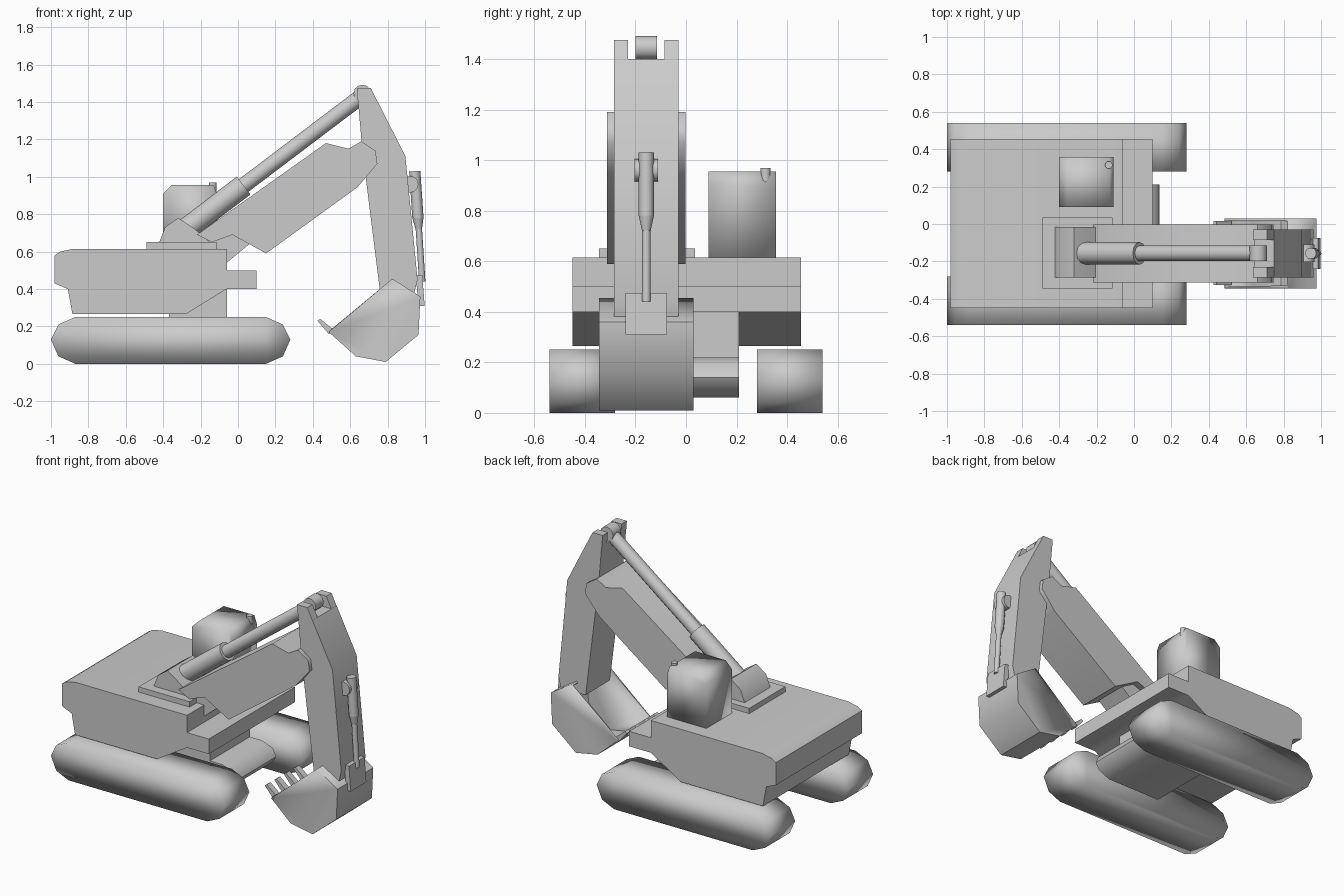
import bpy, bmesh, math
from mathutils import Vector

cube = bpy.data.objects.get("Cube")
if cube:
    bpy.data.objects.remove(cube, do_unlink=True)

grey = bpy.data.materials.new("plain_grey")
grey.use_nodes = True
grey.diffuse_color = (0.6, 0.6, 0.6, 1)
grey.node_tree.nodes["Principled BSDF"].inputs["Base Color"].default_value = (0.6, 0.6, 0.6, 1)

ARM_Y = -0.157  # centre line of boom, arm and bucket


def finish(name, bm, angle):
    bmesh.ops.recalc_face_normals(bm, faces=bm.faces)
    mesh = bpy.data.meshes.new(name)
    bm.to_mesh(mesh)
    bm.free()
    mesh.materials.append(grey)
    obj = bpy.data.objects.new(name, mesh)
    bpy.context.collection.objects.link(obj)
    bpy.ops.object.select_all(action="DESELECT")
    obj.select_set(True)
    bpy.context.view_layer.objects.active = obj
    bpy.ops.object.shade_smooth_by_angle(angle=math.radians(angle))
    return obj


def slab(name, profile, y0, y1, angle=50, open_edge=None):
    """Side profile (x, z) stretched from y0 to y1."""
    bm = bmesh.new()
    near = [bm.verts.new((x, y0, z)) for x, z in profile]
    far = [bm.verts.new((x, y1, z)) for x, z in profile]
    bm.faces.new(near)
    bm.faces.new(far)
    n = len(profile)
    for i in range(n):
        if i != open_edge:
            j = (i + 1) % n
            bm.faces.new((near[i], near[j], far[j], far[i]))
    return finish(name, bm, angle)


def box(name, x0, x1, y0, y1, z0, z1, angle=50):
    return slab(name, [(x0, z0), (x1, z0), (x1, z1), (x0, z1)], y0, y1, angle)


def rod(name, start, end, r0, r1=None, sides=12):
    """Round bar between two points."""
    a, b = Vector(start), Vector(end)
    bm = bmesh.new()
    bmesh.ops.create_cone(bm, cap_ends=True, segments=sides, radius1=r0,
                          radius2=r0 if r1 is None else r1, depth=(b - a).length)
    turn = (b - a).to_track_quat("Z", "Y").to_matrix().to_4x4()
    bmesh.ops.transform(bm, matrix=turn, verts=bm.verts)
    bmesh.ops.translate(bm, vec=(a + b) / 2, verts=bm.verts)
    return finish(name, bm, 50)


# Tracks
track = [(-1, .13), (-.96, .21), (-.87, .25), (.15, .25), (.24, .21),
         (.28, .13), (.24, .04), (.15, 0), (-.87, 0), (-.96, .04)]
for side, y in (("left", .28), ("right", -.54)):
    slab(side + "_track", track, y, y + .26, 100)

# Undercarriage and turntable
slab("cross_member", [(-.37, .06), (.03, .06), (.11, .10), (.135, .14),
                      (.11, .19), (.03, .22), (-.37, .22)], -.21, .21)
box("turntable", -.37, -.06, -.21, .21, .22, .42)

# Upper body with front step and sloped belly
slab("upper_body", [(-.98, .43), (-.91, .40), (-.885, .265), (-.28, .265),
                    (-.06, .40), (.10, .40), (.10, .50), (-.06, .50),
                    (-.06, .615), (-.88, .615), (-.95, .60), (-.98, .58)], -.45, .455)

# Cab and exhaust
slab("cab", [(-.40, .60), (-.11, .60), (-.11, .90), (-.13, .955),
             (-.355, .955), (-.40, .91)], .09, .357, 100)
rod("exhaust", (-.135, .315, .90), (-.135, .315, .97), .02)

# Boom mounting
box("mount_plate", -.49, -.115, -.345, .035, .60, .65)
slab("pivot_block", [(-.425, .64), (-.39, .73), (-.32, .78), (-.23, .72), (-.14, .64)],
     -.285, -.015)

# Boom and its foot
slab("boom", [(-.22, .69), (-.14, .65), (-.03, .69), (.15, .59), (.64, .945),
              (.745, 1.07), (.735, 1.14), (.66, 1.19), (.59, 1.15), (.47, 1.18)],
     -.312, -.002)
slab("boom_foot", [(-.20, .62), (-.06, .54), (.06, .64), (-.03, .69), (-.17, .68)],
     -.27, -.045)

# Boom cylinder
barrel_end = (.03, ARM_Y, .953)
rod("boom_cylinder", (-.27, ARM_Y, .725), barrel_end, .06)
rod("boom_piston", barrel_end, (.66, ARM_Y, 1.43), .042)
rod("piston_eye", (.665, ARM_Y - .042, 1.445), (.665, ARM_Y + .042, 1.445), .047)

# Arm with a fork at the top
slab("arm", [(.642, 1.40), (.748, 1.40), (.895, 1.11), (.96, .45), (.94, .37),
             (.76, .38), (.665, 1.14)], -.285, -.03)
for side, y in (("left", -.085), ("right", -.285)):
    slab(side + "_fork_plate", [(.642, 1.39), (.752, 1.39), (.71, 1.475), (.635, 1.475)],
         y, y + .055)

# Bucket cylinder and link
rod("bucket_cylinder", (.945, ARM_Y, 1.03), (.962, ARM_Y, .78), .03)
rod("bucket_cylinder_neck", (.962, ARM_Y, .78), (.967, ARM_Y, .72), .03, .017)
rod("bucket_piston", (.967, ARM_Y, .72), (.985, ARM_Y, .44), .017)
rod("bucket_cylinder_pin", (.92, ARM_Y - .047, .96), (.92, ARM_Y + .047, .96), .045)
slab("bucket_link", [(.95, .475), (.985, .475), (.998, .31), (.965, .31)], -.24, -.075)

# Hollow bucket and teeth
bucket = slab("bucket", [(.825, .455), (.975, .36), (.965, .155), (.79, .01),
                         (.63, .04), (.485, .17)], -.345, .03, open_edge=5)
shell = bucket.modifiers.new("wall", "SOLIDIFY")
shell.thickness = .02
shell.offset = -1
for i in range(4):
    y = -.325 + i * .1
    slab("bucket_tooth_%d" % (i + 1), [(.425, .23), (.44, .24), (.52, .175), (.485, .16)],
         y, y + .04)
